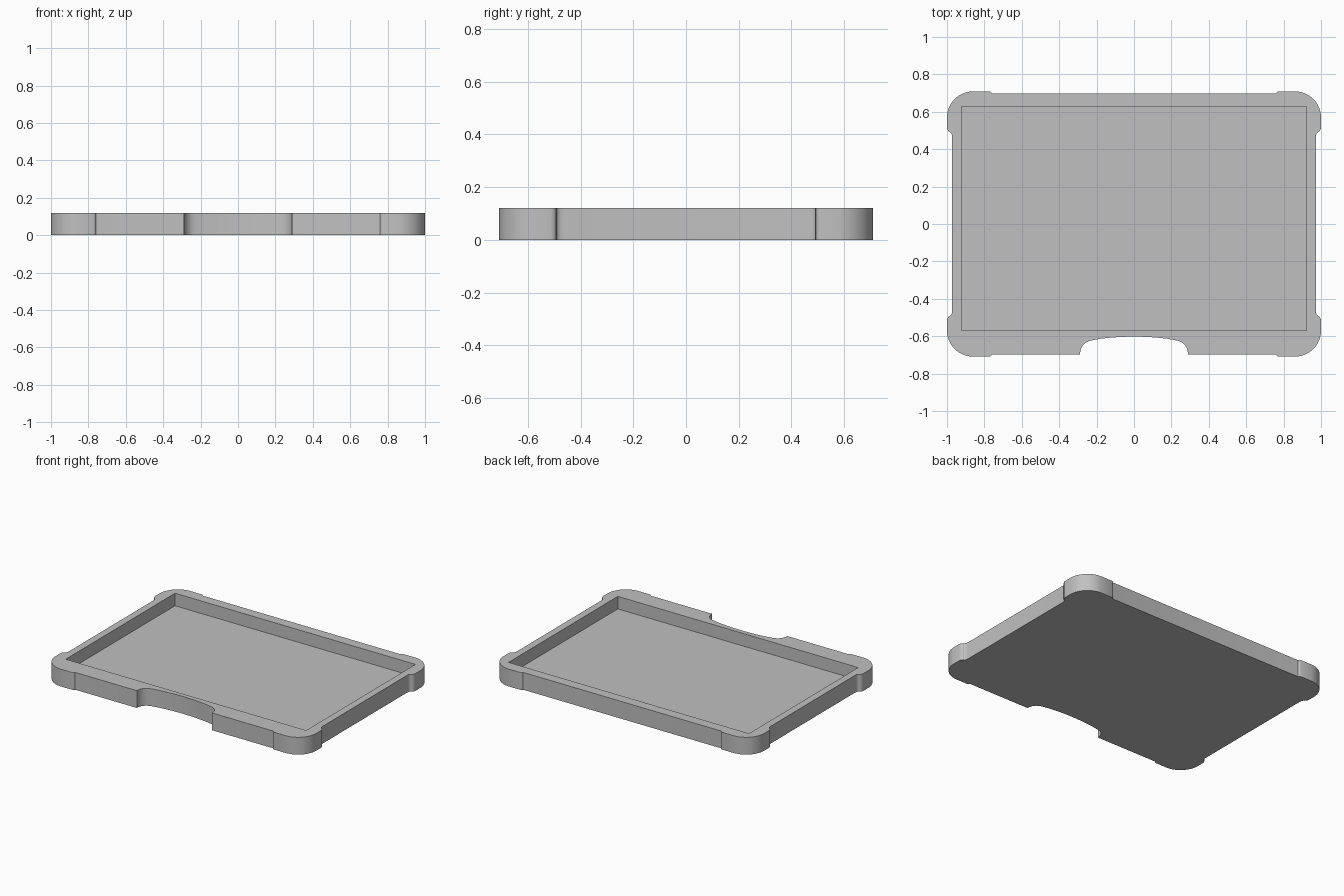
import bpy
import bmesh
from math import sin, cos, radians

if "Cube" in bpy.data.objects:
    bpy.data.objects.remove(bpy.data.objects["Cube"], do_unlink=True)

HEIGHT, FLOOR = 0.12, 0.033

grey = bpy.data.materials.new("light grey")
grey.use_nodes = True
grey.diffuse_color = (0.53, 0.53, 0.53, 1)
grey.node_tree.nodes["Principled BSDF"].inputs["Base Color"].default_value = grey.diffuse_color


def arc(cx, cy, rx, ry, start, end, steps):
    """Points along an elliptical arc, angles in degrees."""
    angles = [radians(start + (end - start) * i / steps) for i in range(steps + 1)]
    return [(cx + rx * cos(a), cy + ry * sin(a)) for a in angles]


def prism(name, outline, z0, z1):
    """Solid with a flat outline raised from z0 to z1."""
    bm = bmesh.new()
    base = bm.faces.new([bm.verts.new((x, y, z0)) for x, y in outline])
    top = bmesh.ops.extrude_face_region(bm, geom=[base])["geom"]
    verts = [v for v in top if isinstance(v, bmesh.types.BMVert)]
    bmesh.ops.translate(bm, verts=verts, vec=(0, 0, z1 - z0))
    bmesh.ops.recalc_face_normals(bm, faces=bm.faces)
    mesh = bpy.data.meshes.new(name)
    bm.to_mesh(mesh)
    bm.free()
    mesh.materials.append(grey)
    obj = bpy.data.objects.new(name, mesh)
    bpy.context.collection.objects.link(obj)
    return obj


# Protruding corner: side step, rounded corner, end step
side_step = arc(0.99, 0.465, 0.018, 0.027, 180, 90, 5)
side_step += arc(0.982, 0.519, 0.018, 0.027, -90, 0, 5)[1:]
round_corner = arc(0.86, 0.569, 0.14, 0.14, 0, 90, 16)
end_step = [(0.772, 0.709), (0.765, 0.706), (0.76, 0.698), (0.75, 0.697)]
corner = side_step + round_corner + end_step

# Finger notch in the front edge, right half from the rim to the middle
notch = [(0.288, -0.697)]
notch += arc(0.218, -0.692, 0.07, 0.07, 0, 82, 8)
notch += [(x, -0.602 - 0.36 * x * x) for x in (0.18, 0.13, 0.085, 0.04)]

# Right half outline, running from the front middle to the back, then mirrored
half = [(0, -0.602)] + notch[::-1]
half += [(x, -y) for x, y in reversed(corner)] + corner
outline = half + [(-x, y) for x, y in reversed(half) if x > 0]

tray = prism("tray", outline, 0, HEIGHT)

# Rectangular recess
recess = [(-0.922, -0.57), (0.922, -0.57), (0.922, 0.627), (-0.922, 0.627)]
cutter = prism("recess_cutter", recess, FLOOR, HEIGHT + 0.1)
cutter.hide_render = True

cut = tray.modifiers.new("recess", 'BOOLEAN')
cut.operation = 'DIFFERENCE'
cut.solver = 'EXACT'
cut.object = cutter

bpy.ops.object.select_all(action='DESELECT')
tray.select_set(True)
bpy.context.view_layer.objects.active = tray
bpy.ops.object.modifier_apply(modifier=cut.name)
bpy.data.objects.remove(cutter, do_unlink=True)
bpy.ops.object.shade_smooth_by_angle(angle=radians(35))
